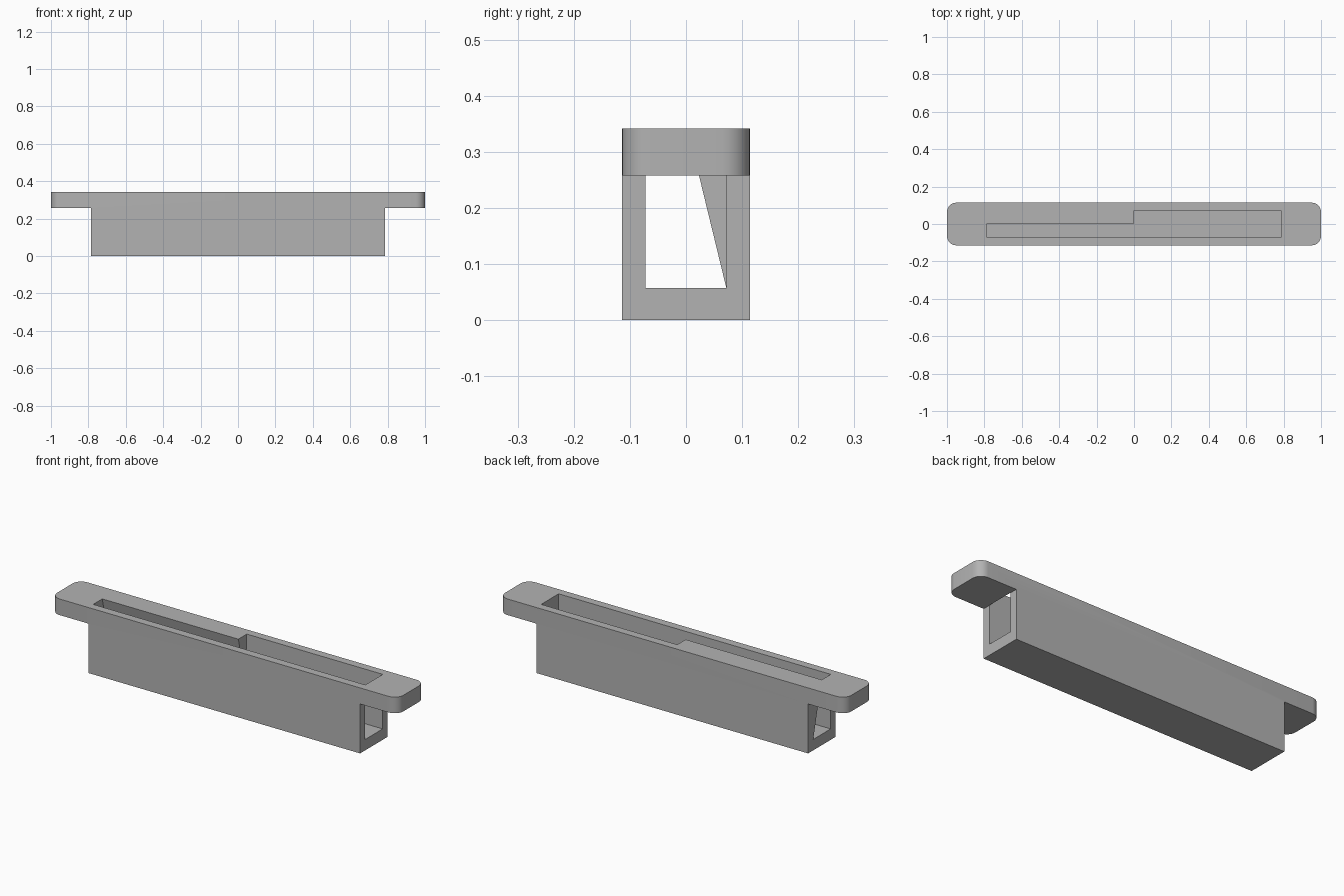
import bpy
import bmesh
from mathutils import Vector

cube = bpy.data.objects.get("Cube")
if cube:
    bpy.data.objects.remove(cube, do_unlink=True)

# Main dimensions
HALF_LENGTH, BODY_HALF, HALF_WIDTH = 1.0, 0.785, 0.114
HEIGHT, LIP, FLOOR = 0.342, 0.258, 0.057
SLOT_HALF, SLOT_WIDTH, CORNER = 0.786, 0.072, 0.05
SLOPE = 0.243

grey = bpy.data.materials.new("plain grey")
grey.use_nodes = True
grey.diffuse_color = (0.45, 0.45, 0.45, 1)
grey.node_tree.nodes["Principled BSDF"].inputs["Base Color"].default_value = grey.diffuse_color


def prism(name, profile, offset, round_corners=False):
    """Extrude a closed profile along an offset."""
    bm = bmesh.new()
    face = bm.faces.new([bm.verts.new(p) for p in profile])
    moved = bmesh.ops.extrude_face_region(bm, geom=[face])["geom"]
    bmesh.ops.translate(bm, vec=Vector(offset),
                        verts=[v for v in moved if isinstance(v, bmesh.types.BMVert)])
    if round_corners:
        ends = [e for e in bm.edges
                if all(abs(v.co.x) > HALF_LENGTH - 0.001 for v in e.verts)
                and abs(e.verts[0].co.z - e.verts[1].co.z) > 0.01]
        bmesh.ops.bevel(bm, geom=ends, offset=CORNER, segments=8,
                        profile=0.5, affect='EDGES')
    bmesh.ops.recalc_face_normals(bm, faces=bm.faces)
    mesh = bpy.data.meshes.new(name)
    bm.to_mesh(mesh)
    bm.free()
    mesh.materials.append(grey)
    obj = bpy.data.objects.new(name, mesh)
    bpy.context.collection.objects.link(obj)
    return obj


# Flanged body: T-shaped profile with rounded flange ends
half = [(BODY_HALF, 0), (BODY_HALF, LIP), (HALF_LENGTH, LIP), (HALF_LENGTH, HEIGHT)]
outline = half + [(-x, z) for x, z in reversed(half)]
body = prism("flanged_body", [(x, -HALF_WIDTH, z) for x, z in outline],
             (0, 2 * HALF_WIDTH, 0), round_corners=True)


def channel(name, x_start, x_end, slope):
    """Cutter for an open-topped channel whose back wall leans inward."""
    top = HEIGHT + 0.05
    section = [(-SLOT_WIDTH, FLOOR), (SLOT_WIDTH, FLOOR),
               (SLOT_WIDTH - slope * (top - FLOOR), top), (-SLOT_WIDTH, top)]
    cutter = prism(name, [(x_start, y, z) for y, z in section], (x_end - x_start, 0, 0))
    cutter.hide_render = True
    return cutter


# Straight channel on one half, leaning back wall on the other
cutters = [channel("straight_channel", 0, SLOT_HALF, 0),
           channel("sloped_channel", -SLOT_HALF, 0.05, SLOPE)]

bpy.ops.object.select_all(action='DESELECT')
body.select_set(True)
bpy.context.view_layer.objects.active = body
for cutter in cutters:
    mod = body.modifiers.new(cutter.name, 'BOOLEAN')
    mod.operation = 'DIFFERENCE'
    mod.solver = 'EXACT'
    mod.object = cutter
    bpy.ops.object.modifier_apply(modifier=mod.name)
    bpy.data.objects.remove(cutter, do_unlink=True)

bpy.ops.object.shade_smooth_by_angle()
